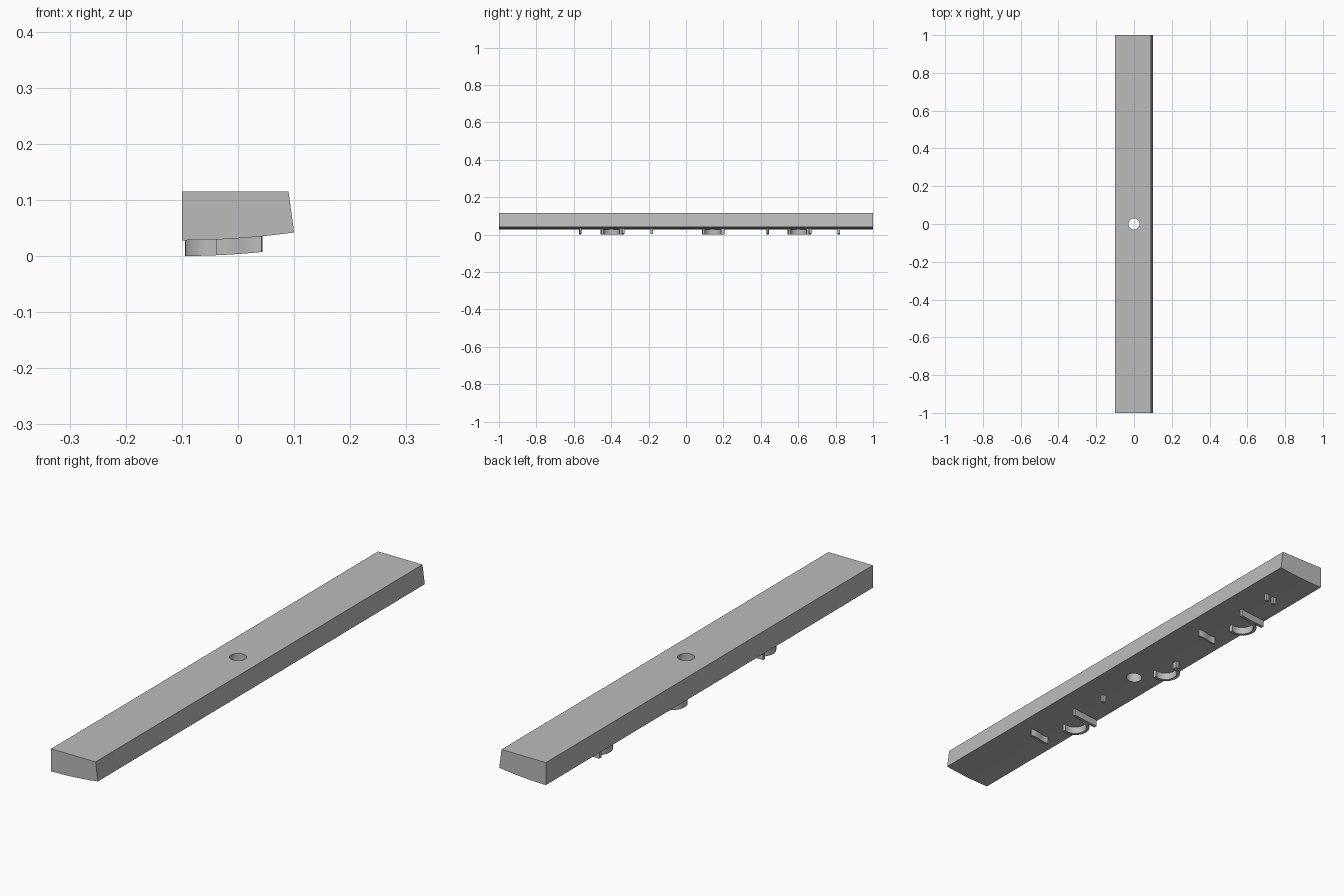
import bpy, bmesh, math
from mathutils import Vector

cube = bpy.data.objects.get("Cube")
if cube:
    bpy.data.objects.remove(cube, do_unlink=True)

grey = bpy.data.materials.new("plain grey")
grey.use_nodes = True
grey.diffuse_color = (0.5, 0.5, 0.5, 1)
grey.node_tree.nodes["Principled BSDF"].inputs["Base Color"].default_value = (0.5, 0.5, 0.5, 1)


def underside(x):
    """Height of the curved lower surface."""
    return 0.028 + 0.014 * ((x + 0.1) / 0.2) ** 2


def finish(name, bm):
    bmesh.ops.recalc_face_normals(bm, faces=bm.faces)
    mesh = bpy.data.meshes.new(name)
    bm.to_mesh(mesh)
    bm.free()
    mesh.materials.append(grey)
    obj = bpy.data.objects.new(name, mesh)
    bpy.context.collection.objects.link(obj)
    return obj


def smooth(obj):
    bpy.ops.object.select_all(action='DESELECT')
    obj.select_set(True)
    bpy.context.view_layer.objects.active = obj
    bpy.ops.object.shade_smooth_by_angle(angle=math.radians(30))


def ridge(name, path, width=0.012):
    """Thin wall along an x, y path, hanging from the curved underside."""
    bm = bmesh.new()
    pts = [Vector(p) for p in path]
    rings = []
    for i, p in enumerate(pts):
        along = (pts[min(i + 1, len(pts) - 1)] - pts[max(i - 1, 0)]).normalized()
        side = Vector((-along.y, along.x)) * width / 2
        ring = []
        for q, drop in ((p + side, 0.028), (p - side, 0.028), (p - side, -0.004), (p + side, -0.004)):
            ring.append(bm.verts.new((q.x, q.y, underside(q.x) - drop)))
        rings.append(ring)
    for a, b in zip(rings, rings[1:]):
        for k in range(4):
            n = (k + 1) % 4
            bm.faces.new((a[k], a[n], b[n], b[k]))
    bm.faces.new(rings[0])
    bm.faces.new(rings[-1])
    smooth(finish(name, bm))


def line(x0, x1, y0, y1, wave=0.0, steps=12):
    return [(x0 + (x1 - x0) * i / steps,
             y0 + (y1 - y0) * i / steps + wave * math.sin(math.tau * i / steps))
            for i in range(steps + 1)]


def half_ring(y, steps=20):
    """Arc that bulges towards -x."""
    return [(-0.04 - 0.048 * math.sin(a), y - 0.05 * math.cos(a))
            for a in (math.radians(-20 + 200 * i / steps) for i in range(steps + 1))]


# Long bar with a sloped side and a curved underside
bm = bmesh.new()
profile = [(-0.1, 0.115)] + [(x, underside(x)) for x in (-0.1 + 0.2 * i / 16 for i in range(17))]
profile.append((0.09, 0.115))
end = bm.faces.new([bm.verts.new((x, -1, z)) for x, z in profile])
new = bmesh.ops.extrude_face_region(bm, geom=[end])["geom"]
bmesh.ops.translate(bm, vec=(0, 2, 0), verts=[v for v in new if isinstance(v, bmesh.types.BMVert)])
bar = finish("bar", bm)

# Round hole through the middle
bm = bmesh.new()
bmesh.ops.create_cone(bm, cap_ends=True, segments=40, radius1=0.03, radius2=0.03, depth=0.4)
cutter = finish("hole_cutter", bm)
cutter.hide_render = True
cutter.hide_viewport = True
cutter.display_type = 'WIRE'
cut = bar.modifiers.new("hole", 'BOOLEAN')
cut.operation = 'DIFFERENCE'
cut.solver = 'EXACT'
cut.object = cutter
smooth(bar)

# Matching groups: a straight rib beside a half ring
for label, y in (("front", -0.34), ("back", 0.66)):
    ridge(label + "_straight_rib", line(0.02, -0.094, y + 0.004, y - 0.003))
    ridge(label + "_curved_rib", half_ring(y - 0.06))

# Middle curved rib
ridge("middle_curved_rib", half_ring(0.142))

# Slightly waved cross ribs
for label, y in (("front", -0.565), ("back", 0.437)):
    ridge(label + "_waved_rib", line(0.043, -0.038, y, y, wave=0.003), width=0.009)

# Small pegs
for i, (x, y) in enumerate(((0, -0.183), (-0.046, 0.199), (0.018, 0.817), (-0.015, 0.817))):
    ridge("peg_%d" % (i + 1), line(x + 0.007, x - 0.007, y, y, steps=2))
